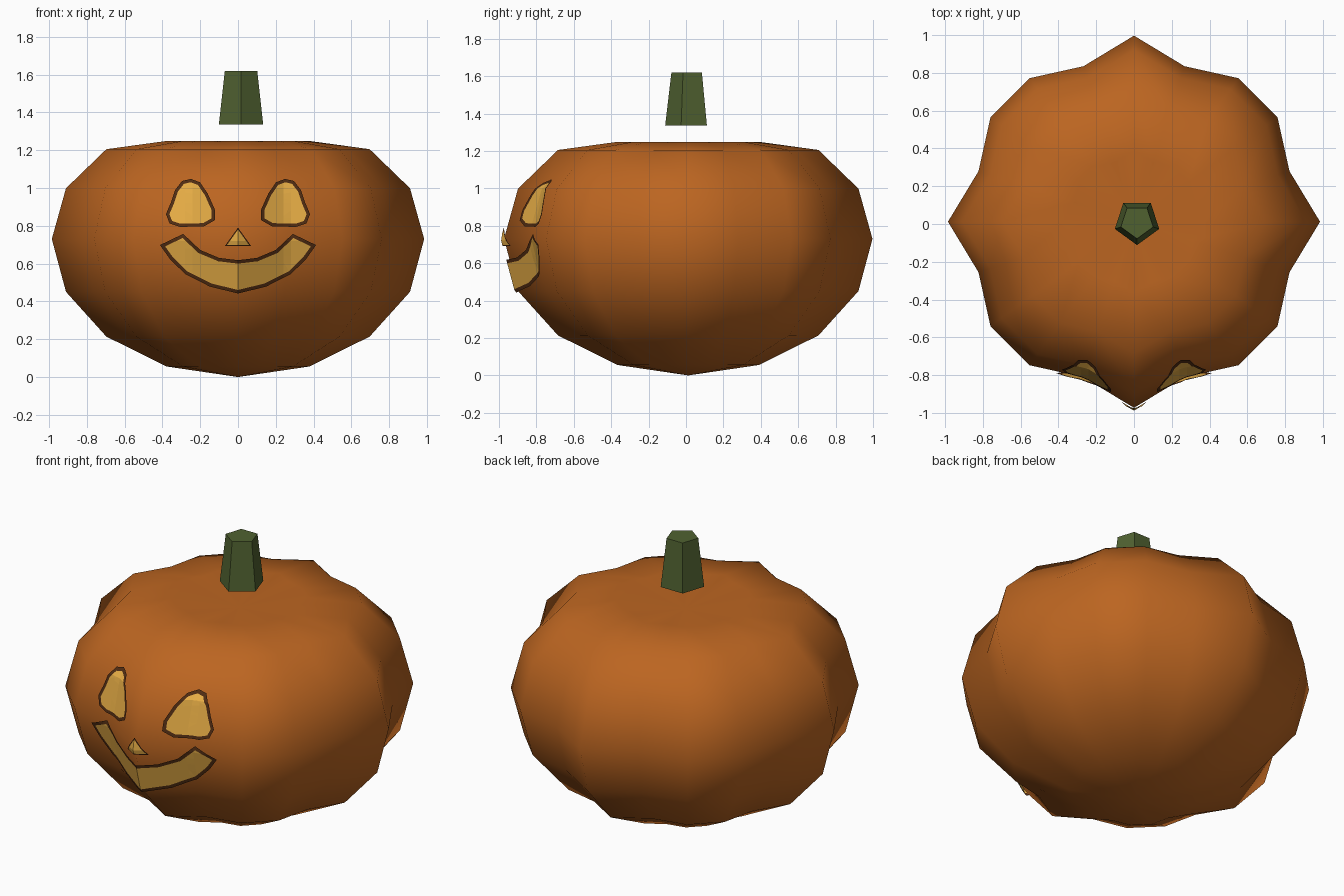
import bpy, bmesh, math
from mathutils import Vector
from mathutils.bvhtree import BVHTree

if "Cube" in bpy.data.objects:
    bpy.data.objects.remove(bpy.data.objects["Cube"])

CY = 0.012  # body centre in y


def material(name, rgb):
    m = bpy.data.materials.new(name)
    m.diffuse_color = (*rgb, 1)
    m.use_nodes = True
    m.node_tree.nodes["Principled BSDF"].inputs["Base Color"].default_value = m.diffuse_color
    return m


def add_object(name, bm, mats, smooth):
    me = bpy.data.meshes.new(name)
    for f in bm.faces:
        f.smooth = smooth
    bm.to_mesh(me)
    for m in mats:
        me.materials.append(m)
    ob = bpy.data.objects.new(name, me)
    bpy.context.collection.objects.link(ob)
    return ob


orange = material("orange_skin", (0.50, 0.13, 0.015))
green = material("stem_green", (0.08, 0.12, 0.03))
brown = material("cut_edge", (0.08, 0.025, 0.006))
yellow = material("glow", (0.80, 0.42, 0.06))

# Ribbed body: coarse sphere with eight ribs and a dimpled top
body = bmesh.new()
bmesh.ops.create_uvsphere(body, u_segments=20, v_segments=8, radius=1)
for v in body.verts:
    x, y, z = v.co
    r = math.hypot(x, y)
    rib = 0.919 + 0.066 * math.cos(8 * math.atan2(y, x)) if r > 1e-4 else 1
    dip = 0.27 * math.exp(-3.77 * r * r) if z > 0.01 else 0
    v.co = (x * rib, y * rib + CY, 0.73 + 0.73 * z - dip)
tree = BVHTree.FromBMesh(body)
add_object("pumpkin_body", body, [orange], True)

# Tapered five-sided stem
stem = bmesh.new()
rings = []
for rad, z in ((0.1235, 1.335), (0.09, 1.62)):
    rings.append([stem.verts.new((0.016 + rad * math.sin(math.tau * i / 5),
                                  CY - rad * math.cos(math.tau * i / 5), z))
                  for i in range(5)])
for i in range(5):
    j = (i + 1) % 5
    stem.faces.new((rings[0][i], rings[0][j], rings[1][j], rings[1][i]))
stem.faces.new(rings[1])
stem.faces.new(rings[0][::-1])
add_object("stem", stem, [green], False)


# Face cut-outs: outline with a dark rim, laid just over the skin
def cutout(name, pts, rim, lift=0.018):
    bm = bmesh.new()
    face = bm.faces.new([bm.verts.new((x, 0, z)) for x, z in pts])
    face.normal_update()
    if face.normal.y > 0:
        face.normal_flip()
    bmesh.ops.inset_individual(bm, faces=[face], thickness=rim, use_even_offset=True)
    face.material_index = 1
    bmesh.ops.triangulate(bm, faces=bm.faces[:])
    for axis in (Vector((1, 0, 0)), Vector((0, 0, 1))):
        for i in range(-15, 31):
            bmesh.ops.bisect_plane(bm, geom=bm.verts[:] + bm.edges[:] + bm.faces[:],
                                   dist=1e-5, plane_co=axis * i * 0.04, plane_no=axis)
    for v in bm.verts:
        hit = tree.ray_cast(Vector((v.co.x, -3, v.co.z)), Vector((0, 1, 0)))[0]
        if hit:
            v.co.y = hit.y - lift
    add_object(name, bm, [brown, yellow], False)


eye = [(.249, 1.048), (.296, 1.037), (.333, .989), (.354, .926), (.381, .862),
       (.362, .812), (.307, .794), (.18, .797), (.122, .83), (.122, .885),
       (.16, .97), (.201, 1.03)]
cutout("right_eye", eye, 0.017)
cutout("left_eye", [(-x, z) for x, z in eye], 0.017)
cutout("nose", [(0, .79), (.07, .692), (-.07, .692)], 0.006)

half = [(.10, .63), (.20, .672), (.29, .757), (.413, .698), (.36, .624),
        (.28, .545), (.148, .478)]
cutout("mouth", [(0, .618)] + half + [(0, .442)] + [(-x, z) for x, z in half[::-1]], 0.018)
